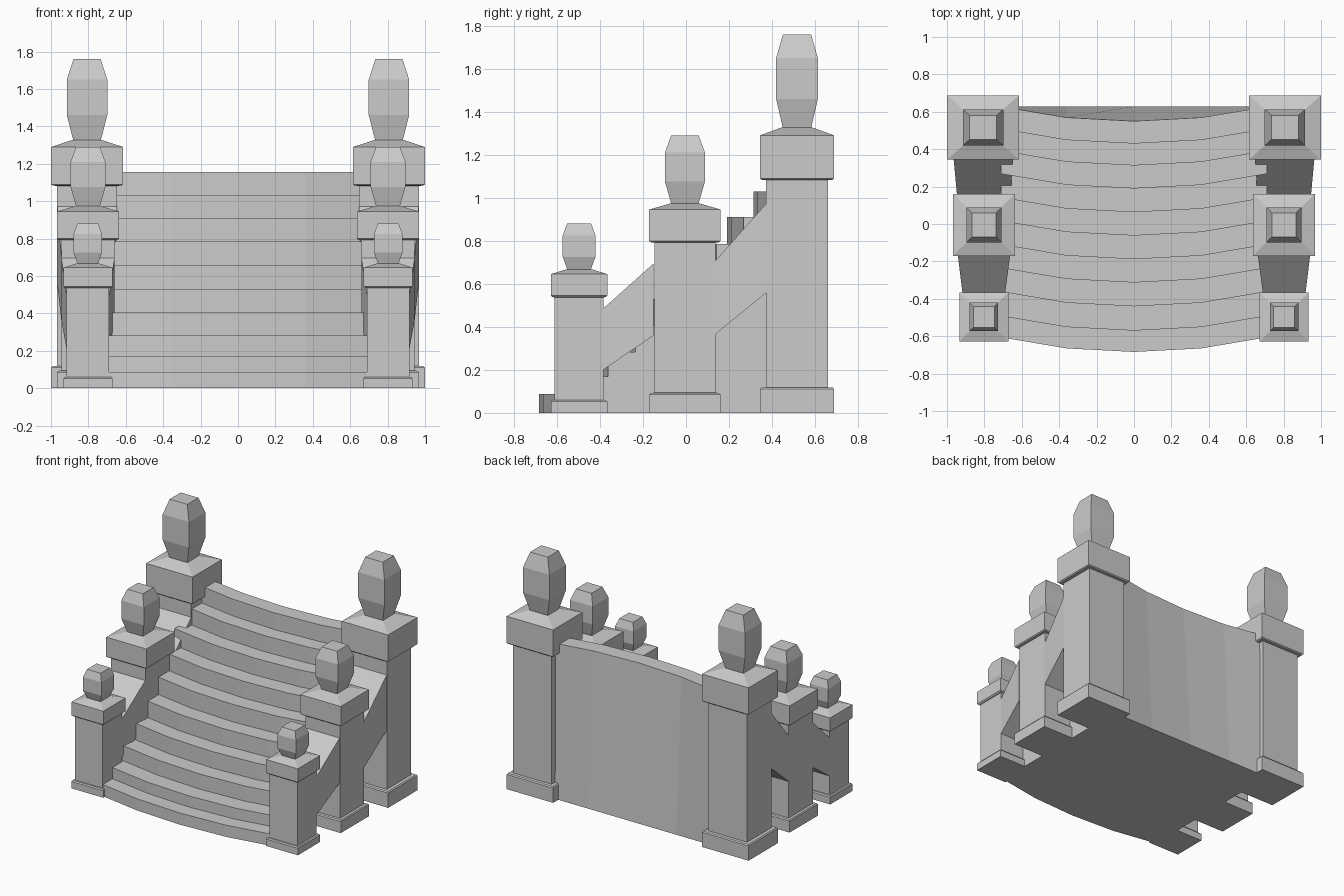
import bpy, bmesh

if "Cube" in bpy.data.objects:
    bpy.data.objects.remove(bpy.data.objects["Cube"])


def finish(bm, name):
    bmesh.ops.recalc_face_normals(bm, faces=bm.faces[:])
    me = bpy.data.meshes.new(name)
    bm.to_mesh(me)
    bm.free()
    ob = bpy.data.objects.new(name, me)
    bpy.context.collection.objects.link(ob)
    return ob


def loft(bm, rings):
    """Skin a list of closed rings and cap both ends."""
    vs = [[bm.verts.new(p) for p in r] for r in rings]
    n = len(vs[0])
    for a, b in zip(vs, vs[1:]):
        for i in range(n):
            j = (i + 1) % n
            bm.faces.new((a[i], a[j], b[j], b[i]))
    bm.faces.new(vs[0])
    bm.faces.new(vs[-1])


def square_stack(name, cx, cy, stretch, profile):
    """Square-section turned shape from (half width, z) pairs."""
    bm = bmesh.new()
    loft(bm, [[(cx + sx * h * stretch, cy + sy * h, z)
               for sx, sy in ((-1, -1), (1, -1), (1, 1), (-1, 1))]
              for h, z in profile])
    return finish(bm, name)


# name, x, y, x stretch, shaft half, cap half, base z, cap bottom z, cap top z, peak z,
# finial (neck half, belly half, top half, belly low z, belly high z, top z)
POSTS = [
    ("front", 0.803, -0.497, 1.0, 0.114, 0.131, 0.052, 0.545, 0.645, 0.667,
     (0.053, 0.076, 0.056, 0.725, 0.825, 0.88)),
    ("middle", 0.802, -0.005, 1.0, 0.142, 0.166, 0.085, 0.80, 0.945, 0.973,
     (0.062, 0.093, 0.064, 1.075, 1.21, 1.29)),
    ("back", 0.807, 0.516, 1.115, 0.144, 0.172, 0.11, 1.09, 1.29, 1.326,
     (0.065, 0.097, 0.065, 1.46, 1.65, 1.76)),
]

# parapets: (y, bottom z, top z) at each end, x centre and half width at each end
WALLS = [
    ("lower", (-0.385, 0.20, 0.485, 0.803, 0.112), (-0.15, 0.36, 0.695, 0.802, 0.142)),
    ("upper", (0.13, 0.36, 0.70, 0.802, 0.142), (0.375, 0.56, 0.975, 0.807, 0.160)),
]

for side, label in ((-1, "left"), (1, "right")):
    for name, x, y, st, sh, cap, bz, cz, tz, pz, f in POSTS:
        # pillar with plinth, shaft and pitched cap
        square_stack(f"{name}_{label}_post", side * x, y, st, [
            (cap, 0), (cap, bz), (cap - 0.006, bz + 0.008), (sh, bz + 0.009),
            (sh, cz - 0.008), (cap - 0.008, cz - 0.007), (cap, cz), (cap, tz),
            (f[0] + 0.008, pz)])
        # faceted finial
        square_stack(f"{name}_{label}_finial", side * x, y, st, [
            (f[0], pz - 0.005), (f[1], f[3]), (f[1], f[4]), (f[2], f[5])])
    for name, *ends in WALLS:
        # sloping parapet wall
        bm = bmesh.new()
        loft(bm, [[(side * cx - h, y, lo), (side * cx + h, y, lo),
                   (side * cx + h, y, hi), (side * cx - h, y, hi)]
                  for y, lo, hi, cx, h in ends])
        finish(bm, f"{name}_{label}_parapet")

# curved flight of steps: stair profile swept across x, bowed forward
risers = [-0.684, -0.57, -0.44, -0.313, -0.188, -0.062, 0.063, 0.19, 0.313, 0.43]
tops = [0.087, 0.17, 0.283, 0.406, 0.53, 0.66, 0.785, 0.91, 1.03, 1.155]
bow = [(-0.71, 0.078), (-0.36, 0.019), (0, 0), (0.36, 0.019), (0.71, 0.078)]
sections = []
for x, dy in bow:
    z = 0
    ring = []
    for y, top in zip(risers, tops):
        ring += [(x, y + dy, z), (x, y + dy, top)]
        z = top
    ring += [(x, 0.55 + dy, z), (x, 0.628, 0)]
    sections.append(ring)
bm = bmesh.new()
loft(bm, sections)
finish(bm, "curved_steps")
